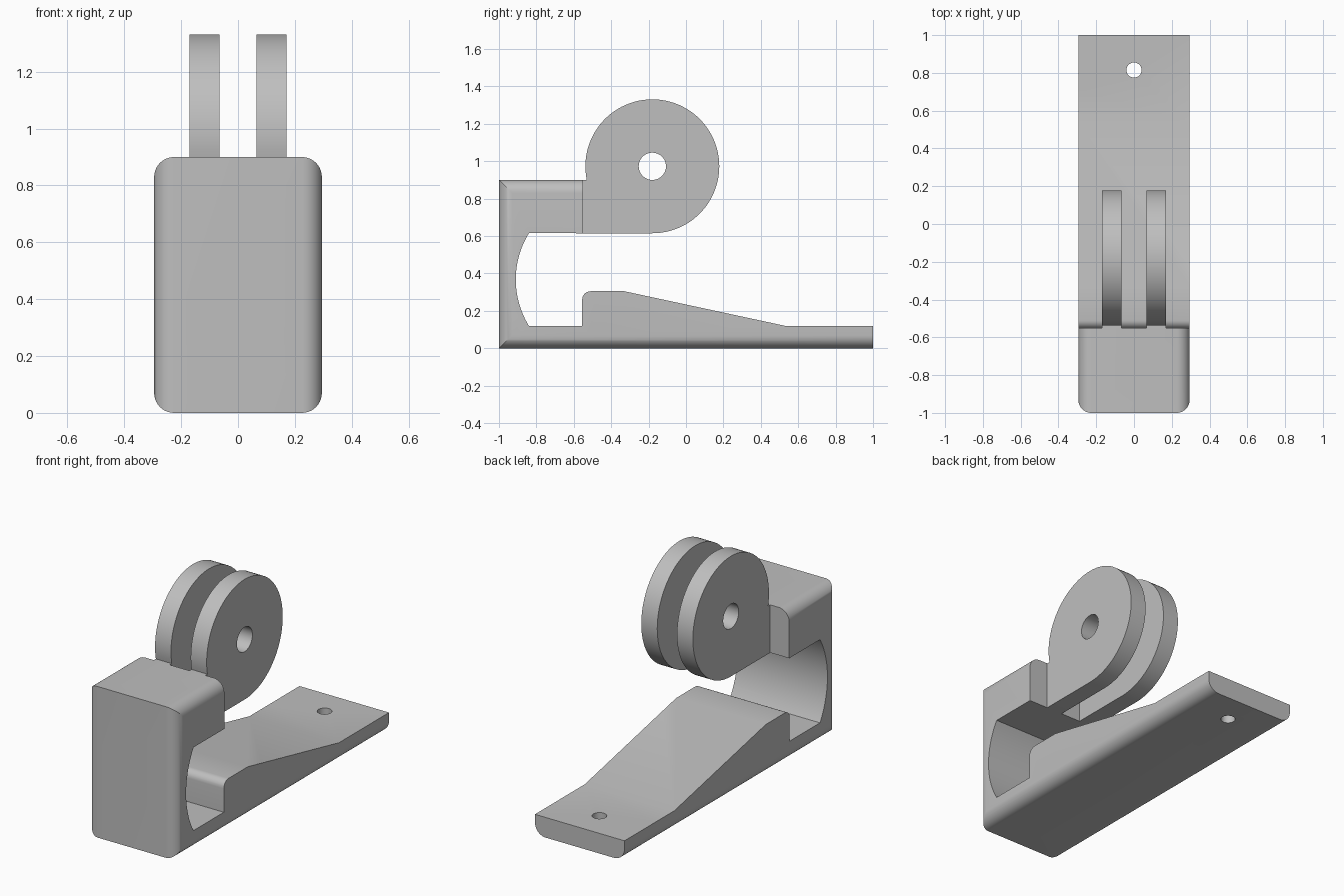
import bpy, bmesh
from math import sin, cos, radians, pi
from mathutils import Vector

cube = bpy.data.objects.get("Cube")
if cube:
    bpy.data.objects.remove(cube, do_unlink=True)

grey = bpy.data.materials.new("plain grey")
grey.use_nodes = True
colour = (0.52, 0.52, 0.52, 1)
grey.diffuse_color = colour
grey.node_tree.nodes["Principled BSDF"].inputs["Base Color"].default_value = colour


def arc(cu, cv, r, start, end, steps=24):
    """Points along a circular arc, angles in degrees."""
    angles = [radians(start + (end - start) * i / steps) for i in range(steps + 1)]
    return [(cu + r * cos(a), cv + r * sin(a)) for a in angles]


def prism(name, points, axis, low, high):
    """Extrude a 2D outline along axis 0, 1 or 2 from low to high."""
    def place(u, v, w):
        co = [u, v]
        co.insert(axis, w)
        return Vector(co)
    bm = bmesh.new()
    base = bm.faces.new([bm.verts.new(place(u, v, low)) for u, v in points])
    new = bmesh.ops.extrude_face_region(bm, geom=[base])["geom"]
    shift = place(0, 0, high - low)
    bmesh.ops.translate(bm, vec=shift, verts=[g for g in new if isinstance(g, bmesh.types.BMVert)])
    bmesh.ops.recalc_face_normals(bm, faces=bm.faces)
    mesh = bpy.data.meshes.new(name)
    bm.to_mesh(mesh)
    bm.free()
    mesh.materials.append(grey)
    obj = bpy.data.objects.new(name, mesh)
    bpy.context.collection.objects.link(obj)
    return obj


def activate(obj):
    bpy.ops.object.select_all(action="DESELECT")
    obj.select_set(True)
    bpy.context.view_layer.objects.active = obj


def cut(obj, cutter, operation):
    """Apply a boolean and discard the cutter."""
    activate(obj)
    mod = obj.modifiers.new("cut", "BOOLEAN")
    mod.operation, mod.solver, mod.object = operation, "EXACT", cutter
    bpy.ops.object.modifier_apply(modifier=mod.name)
    bpy.data.objects.remove(cutter, do_unlink=True)


def smooth(obj):
    activate(obj)
    bpy.ops.object.shade_smooth_by_angle(angle=radians(25))


W, R, TOP, SHELF = 0.295, 0.07, 0.9, 0.615

# Bracket body: side outline with curved throat, ramp and upper block
outline = [(-1, 0), (1, 0), (1, 0.12), (0.53, 0.12), (-0.33, 0.305)]
outline += arc(-0.51, 0.26, 0.045, 90, 180, 8)
outline += [(-0.555, 0.12)]
outline += arc(-0.437, 0.3675, 0.473, 211.6, 148.4)
outline += [(-0.55, SHELF), (-0.55, TOP), (-1, TOP)]
body = prism("bracket_body", outline, 0, -W, W)

# Round the lengthwise edges
i = W - R
section = (arc(i, R, R, -90, 0, 10) + arc(i, TOP - R, R, 0, 90, 10)
           + arc(-i, TOP - R, R, 90, 180, 10) + arc(-i, R, R, 180, 270, 10))
cut(body, prism("section_cutter", section, 1, -1.2, 1.2), "INTERSECT")

# Round the upright front edges
plan = (arc(-i, R - 1, R, 180, 270, 10) + arc(i, R - 1, R, 270, 360, 10)
        + [(W, 1.2), (-W, 1.2)])
cut(body, prism("plan_cutter", plan, 2, -0.2, 1.2), "INTERSECT")

# Screw hole in the base
cut(body, prism("screw_cutter", arc(0, 0.815, 0.04, 0, 350, 35), 2, -0.2, 0.4), "DIFFERENCE")
smooth(body)

# Pair of round lugs with a pivot hole
CY, CZ, LUG_R = -0.18, 0.973, 0.358
lug_outline = arc(CY, CZ, LUG_R, -90, 191.8, 72) + [(-0.55, TOP), (-0.55, SHELF)]
for side, low in (("left", 0.065), ("right", -0.17)):
    lug = prism(side + "_lug", lug_outline, 0, low, low + 0.105)
    cut(lug, prism("pivot_cutter", arc(CY, CZ, 0.073, 0, 350, 35), 0, -1, 1), "DIFFERENCE")
    smooth(lug)
